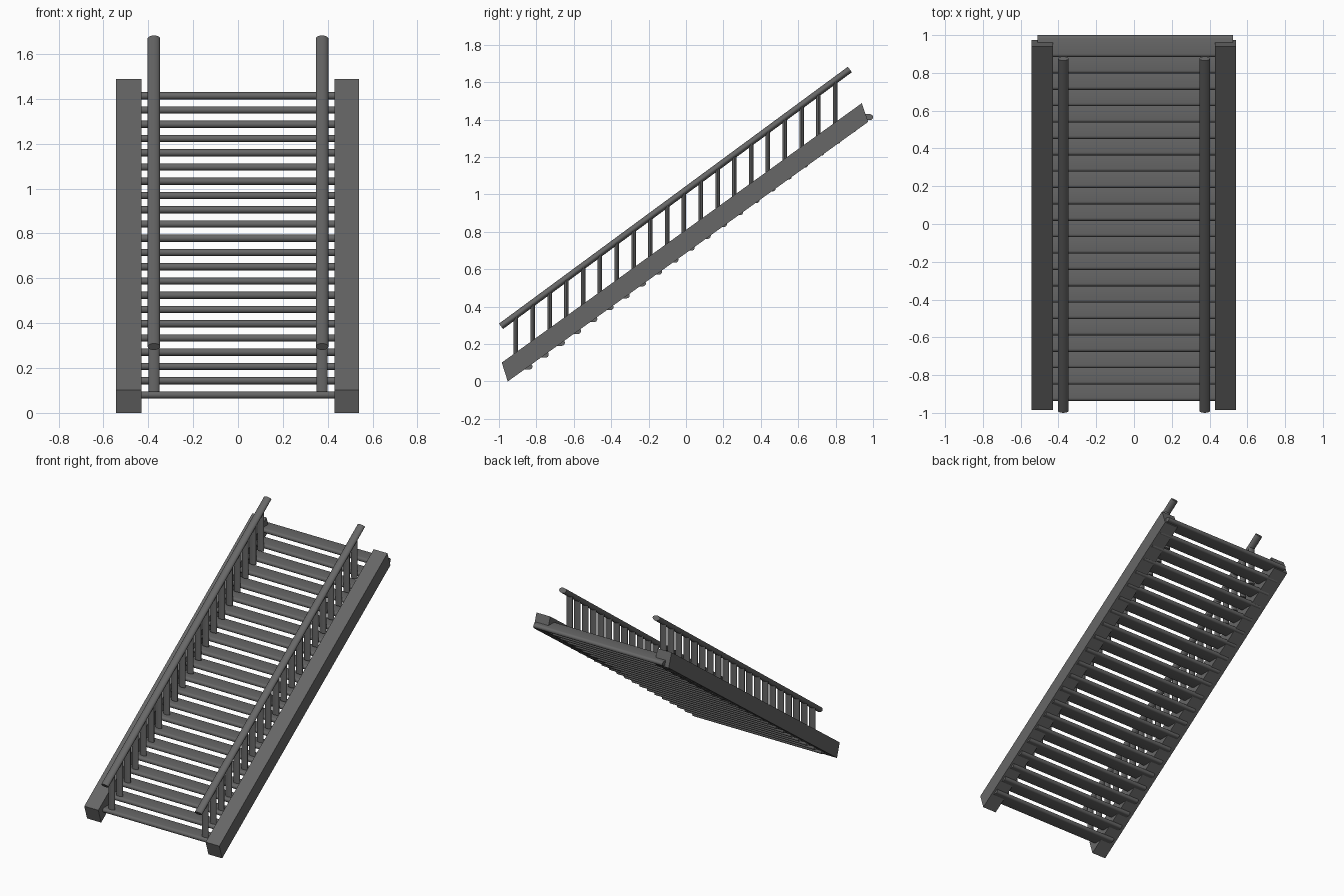
import bpy, bmesh, math
from mathutils import Vector

if "Cube" in bpy.data.objects:
    bpy.data.objects.remove(bpy.data.objects["Cube"])

# Dark grey finish
dark = bpy.data.materials.new("dark_grey")
dark.diffuse_color = (0.135, 0.135, 0.135, 1)
dark.use_nodes = True
dark.node_tree.nodes["Principled BSDF"].inputs["Base Color"].default_value = dark.diffuse_color


def extrude_x(name, profile, x0, x1, smooth=False):
    """Extrude a closed (y, z) profile along x."""
    bm = bmesh.new()
    face = bm.faces.new([bm.verts.new((x0, y, z)) for y, z in profile])
    res = bmesh.ops.extrude_face_region(bm, geom=[face])
    verts = [g for g in res["geom"] if isinstance(g, bmesh.types.BMVert)]
    bmesh.ops.translate(bm, vec=(x1 - x0, 0, 0), verts=verts)
    bmesh.ops.recalc_face_normals(bm, faces=bm.faces)
    return finish(name, bm, smooth)


def finish(name, bm, smooth):
    mesh = bpy.data.meshes.new(name)
    bm.to_mesh(mesh)
    bm.free()
    mesh.materials.append(dark)
    ob = bpy.data.objects.new(name, mesh)
    bpy.context.collection.objects.link(ob)
    if smooth:
        bpy.ops.object.select_all(action='DESELECT')
        ob.select_set(True)
        bpy.context.view_layer.objects.active = ob
        bpy.ops.object.shade_smooth_by_angle(angle=math.radians(40))
    return ob


def oval_bar(name, a, b, rx, ry, sides=20):
    """Oval rod in the y-z plane from a to b; rx across, ry in the plane."""
    a, b = Vector(a), Vector(b)
    d = (b - a).normalized()
    side = Vector((1, 0, 0))
    up = d.cross(side)
    bm = bmesh.new()
    rings = []
    for p in (a, b):
        rings.append([bm.verts.new(p + side * rx * math.cos(t) + up * ry * math.sin(t))
                      for t in (2 * math.pi * i / sides for i in range(sides))])
    for i in range(sides):
        j = (i + 1) % sides
        bm.faces.new((rings[0][i], rings[0][j], rings[1][j], rings[1][i]))
    bm.faces.new(rings[0])
    bm.faces.new(rings[1])
    bmesh.ops.recalc_face_normals(bm, faces=bm.faces)
    return finish(name, bm, True)


# Sloping side stringers
stringer = [(-0.985, 0.101), (-0.953, 0.0), (0.974, 1.388), (0.94, 1.488)]
for label, x0, x1 in (("left", -0.543, -0.43), ("right", 0.43, 0.54)):
    extrude_x("stringer_" + label, stringer, x0, x1)

# Treads with rounded front and back edges
DEPTH, R, DY, DZ = 0.116, 0.016, 0.0867, 0.0635
for k in range(22):
    y0, z = -0.937 + k * DY, 0.08 + k * DZ
    prof = []
    for i in range(9):
        t = math.pi / 2 + math.pi * i / 8
        prof.append((y0 + R + R * math.cos(t), z + R * math.sin(t)))
    for i in range(9):
        t = -math.pi / 2 + math.pi * i / 8
        prof.append((y0 + DEPTH - R + R * math.cos(t), z + R * math.sin(t)))
    extrude_x("tread_%02d" % k, prof, -0.51, 0.525, True)

# Handrails and balusters
Y0, Z0, Y1, Z1 = -0.989, 0.295, 0.876, 1.668
for label, s in (("left", -1), ("right", 1)):
    x = s * 0.375
    oval_bar("handrail_" + label, (x, Y0, Z0), (x, Y1, Z1), 0.028, 0.018)
    for i in range(20):
        y = -0.909 + i * 0.0898
        top = Z0 + (y - Y0) * (Z1 - Z0) / (Y1 - Y0)
        oval_bar("baluster_%s_%02d" % (label, i), (x, y, 0.093 + i * 0.0645),
                 (x, y, top), 0.025, 0.012, 16)
